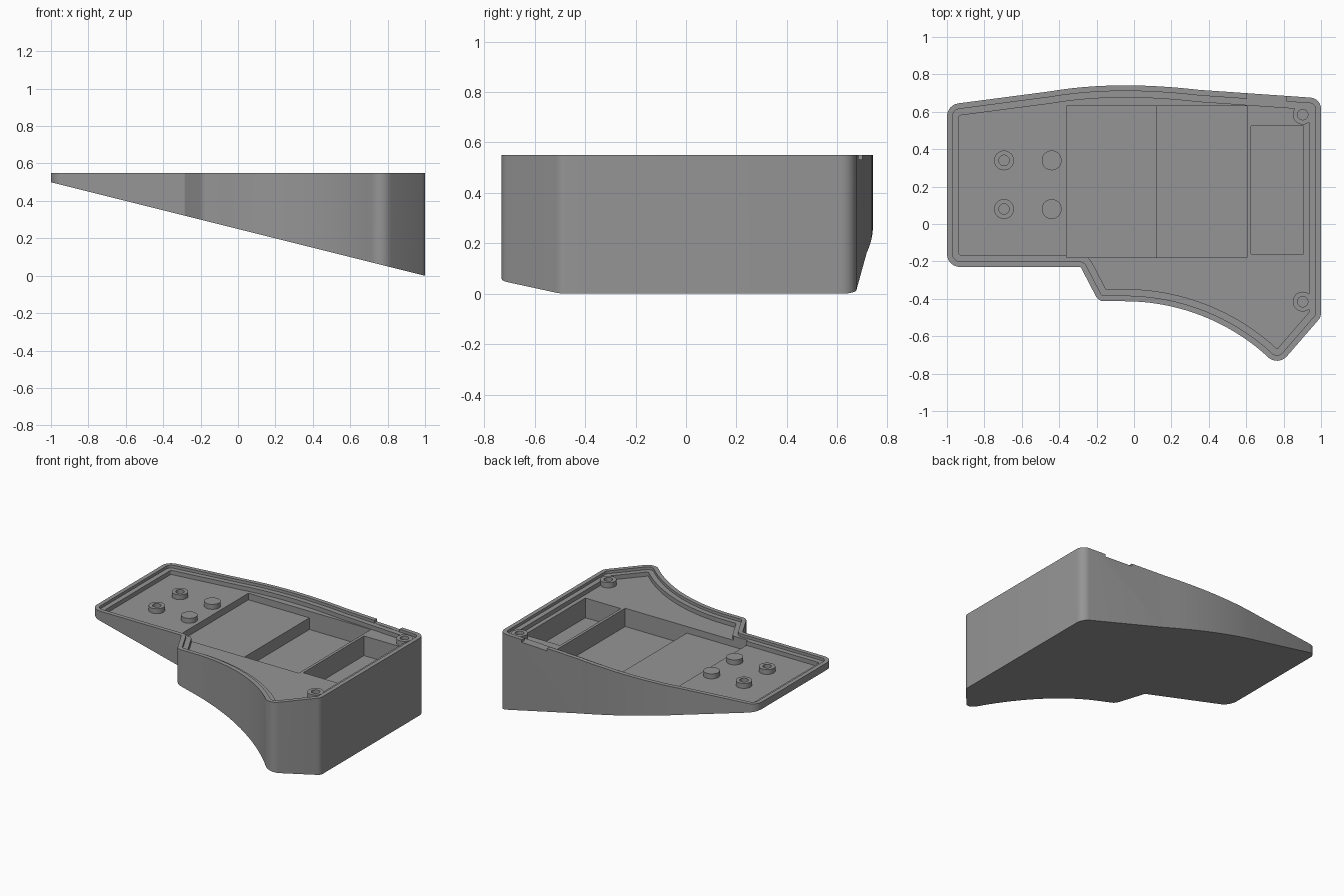
import bpy, bmesh, math
from mathutils import Vector

if "Cube" in bpy.data.objects:
    bpy.data.objects.remove(bpy.data.objects["Cube"])

grey = bpy.data.materials.new("matte grey")
grey.diffuse_color = (0.3, 0.3, 0.3, 1)
grey.use_nodes = True
grey.node_tree.nodes["Principled BSDF"].inputs["Base Color"].default_value = grey.diffuse_color

TOP, LEDGE, FLOOR = 0.55, 0.53, 0.50


def underside(x):
    return 0.25 - 0.25 * x


# Plan outline as sharp corners with a fillet radius each (counterclockwise)
corners = [(-1, -0.23, 0.07), (-0.285, -0.23, 0.012), (-0.19, -0.413, 0.05)]
R = 1.135
for i in range(17):                                   # scooped front edge
    x = -0.05 + 0.735 * i / 16
    corners.append((x, -0.413 - R + math.sqrt(R * R - (x + 0.05) ** 2), 0))
corners += [(0.77, -0.762, 0.07), (1, -0.497, 0.06), (1, 0.672, 0.06)]
a, b, c = Vector((0.35, 0.717)), Vector((-0.1, 0.769)), Vector((-0.45, 0.709))
for i in range(13):                                   # bowed back edge
    t = i / 12
    p = a * (1 - t) ** 2 + b * 2 * t * (1 - t) + c * t * t
    corners.append((p.x, p.y, 0))
corners.append((-1, 0.637, 0.07))


def outline(inset, segs=6):
    """Inset the plan by a distance, then round its corners."""
    pts = [Vector(k[:2]) for k in corners]
    n = len(pts)
    sharp, turns = [], []
    for i, p in enumerate(pts):
        d0 = (p - pts[i - 1]).normalized()
        d1 = (pts[(i + 1) % n] - p).normalized()
        n0, n1 = Vector((-d0.y, d0.x)), Vector((-d1.y, d1.x))
        sharp.append(p + (n0 + n1) * inset / (1 + n0.dot(n1)))
        turns.append((d0, d1, d0.cross(d1) if hasattr(d0, "cross") else 0))
    loop = []
    for p, (d0, d1, turn), k in zip(sharp, turns, corners):
        if k[2] == 0:
            loop.append(p)
            continue
        r = max(k[2] - inset, 0.006) if turn > 0 else k[2] + inset
        ang = math.acos(max(-1, min(1, d0.dot(d1))))
        s = 1 if turn > 0 else -1
        start = p - d0 * r * math.tan(ang / 2)
        centre = start + Vector((-d0.y, d0.x)) * r * s
        arm = start - centre
        for j in range(segs + 1):
            th = s * ang * j / segs
            co, si = math.cos(th), math.sin(th)
            loop.append(centre + Vector((arm.x * co - arm.y * si, arm.x * si + arm.y * co)))
    return loop


def finish(bm, name):
    bmesh.ops.recalc_face_normals(bm, faces=bm.faces)
    me = bpy.data.meshes.new(name)
    bm.to_mesh(me)
    bm.free()
    ob = bpy.data.objects.new(name, me)
    bpy.context.collection.objects.link(ob)
    me.materials.append(grey)
    return ob


def smooth(ob):
    bpy.ops.object.select_all(action='DESELECT')
    ob.select_set(True)
    bpy.context.view_layer.objects.active = ob
    bpy.ops.object.shade_smooth_by_angle(angle=math.radians(25))


def bridge(bm, lo, hi):
    n = len(lo)
    for i in range(n):
        j = (i + 1) % n
        bm.faces.new((lo[i], lo[j], hi[j], hi[i]))


# Wedge tray: sloped underside, wall, rim, ledge and floor
bm = bmesh.new()
o0, o1, o2 = outline(0), outline(0.03), outline(0.065)
rings = [[bm.verts.new((p.x, p.y, underside(p.x))) for p in o0]]
for loop, z in ((o0, TOP), (o1, TOP), (o1, LEDGE), (o2, LEDGE), (o2, FLOOR)):
    rings.append([bm.verts.new((p.x, p.y, z)) for p in loop])
for lo, hi in zip(rings, rings[1:]):
    bridge(bm, lo, hi)
bm.faces.new(rings[0])
bm.faces.new(rings[-1])
tray = finish(bm, "wedge_tray")


def cut(x0, x1, y0, y1, z0, z1):
    """Cut a box out of the tray."""
    bm = bmesh.new()
    bmesh.ops.create_cube(bm, size=1)
    for v in bm.verts:
        v.co = ((x0 + x1) / 2 + v.co.x * (x1 - x0),
                (y0 + y1) / 2 + v.co.y * (y1 - y0),
                (z0 + z1) / 2 + v.co.z * (z1 - z0))
    box = finish(bm, "pocket_cutter")
    box.hide_render = True
    mod = tray.modifiers.new("pocket", 'BOOLEAN')
    mod.operation, mod.solver, mod.object = 'DIFFERENCE', 'EXACT', box
    bpy.context.view_layer.objects.active = tray
    bpy.ops.object.modifier_apply(modifier=mod.name)
    bpy.data.objects.remove(box)


cut(-0.36, 0.605, -0.18, 0.632, 0.453, 0.7)     # shallow pocket
cut(0.12, 0.605, -0.18, 0.632, 0.37, 0.7)       # deep pocket
cut(0.625, 0.905, -0.16, 0.525, 0.36, 0.7)      # end pocket
cut(0.605, 0.815, 0.645, 0.8, 0.532, 0.7)       # notch in the back rim
smooth(tray)


def post(name, x, y, top, hole):
    """Round post on the floor, with a blind screw hole if asked."""
    profile = [(0.053, FLOOR - 0.005), (0.053, top)]
    if hole:
        profile += [(0.028, top), (0.028, FLOOR + 0.002)]
    bm = bmesh.new()
    n = 32
    rings = [[bm.verts.new((x + r * math.cos(math.tau * i / n),
                            y + r * math.sin(math.tau * i / n), z)) for i in range(n)]
             for r, z in profile]
    for lo, hi in zip(rings, rings[1:]):
        bridge(bm, lo, hi)
    bm.faces.new(rings[0])
    bm.faces.new(rings[-1])
    smooth(finish(bm, name))


for y in (0.08, 0.34):
    post("screw_post", -0.695, y, 0.535, True)
    post("support_post", -0.44, y, 0.535, False)
for y in (-0.415, 0.585):
    post("corner_screw_post", 0.902, y, 0.537, True)
